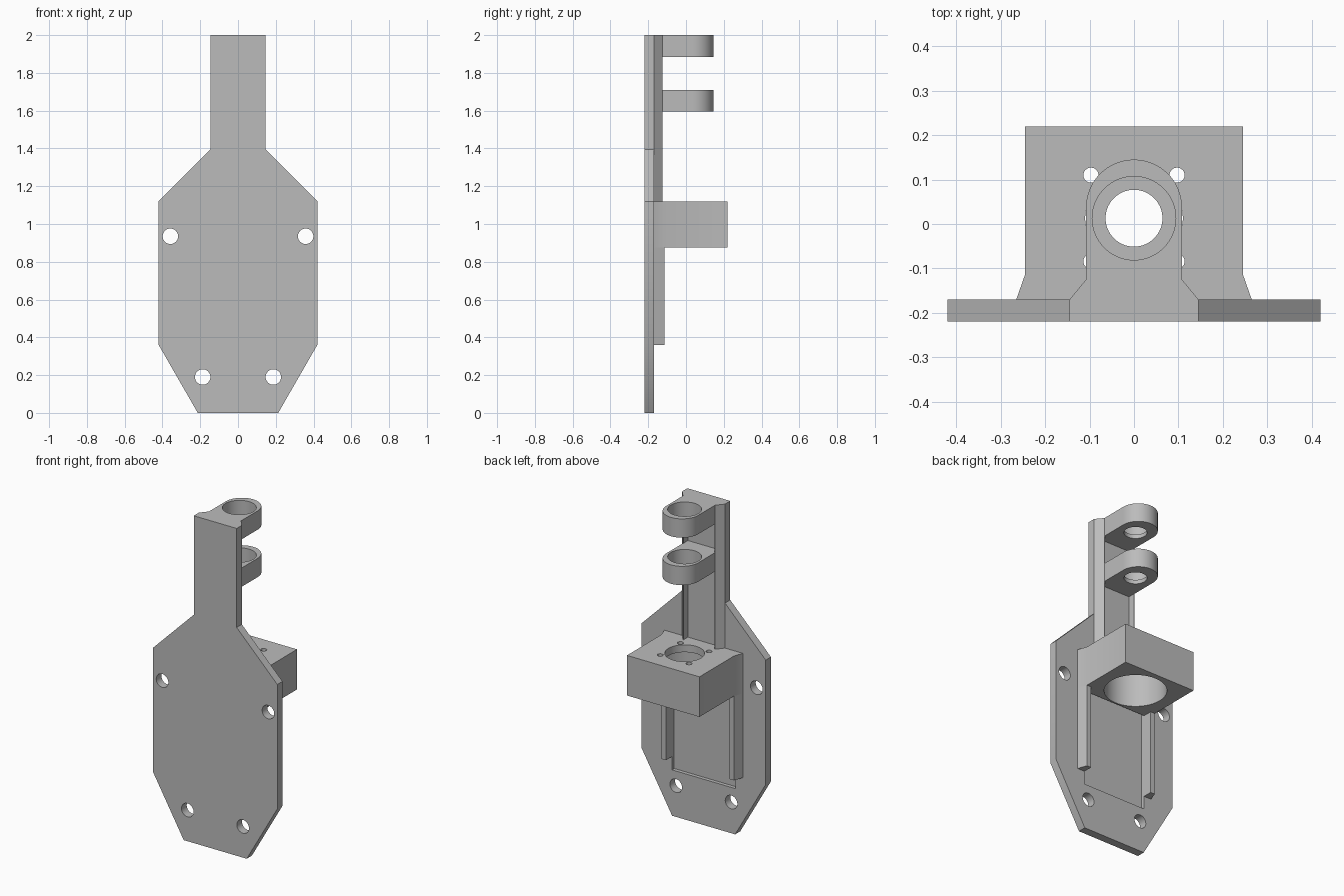
import bpy, bmesh, math
from mathutils import Vector

cube = bpy.data.objects.get("Cube")
if cube:
    bpy.data.objects.remove(cube)

grey = bpy.data.materials.new("plain grey")
grey.use_nodes = True
COLOR = (0.5, 0.5, 0.5, 1)
grey.diffuse_color = COLOR
grey.node_tree.nodes["Principled BSDF"].inputs["Base Color"].default_value = COLOR


def prism(name, outline, axis, low, high):
    """Extrude a 2D outline: (x, z) along y, or (x, y) along z."""
    bm = bmesh.new()
    place = (lambda a, b: (a, low, b)) if axis == "y" else (lambda a, b: (a, b, low))
    face = bm.faces.new([bm.verts.new(place(a, b)) for a, b in outline])
    moved = bmesh.ops.extrude_face_region(bm, geom=[face])["geom"]
    shift = Vector((0, high - low, 0) if axis == "y" else (0, 0, high - low))
    bmesh.ops.translate(bm, vec=shift, verts=[v for v in moved if isinstance(v, bmesh.types.BMVert)])
    bmesh.ops.recalc_face_normals(bm, faces=bm.faces)
    mesh = bpy.data.meshes.new(name)
    bm.to_mesh(mesh)
    bm.free()
    mesh.materials.append(grey)
    obj = bpy.data.objects.new(name, mesh)
    bpy.context.scene.collection.objects.link(obj)
    return obj


def arc(cx, cy, r, start=0, end=360, n=64):
    count = n if end - start == 360 else n + 1
    angles = [math.radians(start + (end - start) * i / n) for i in range(count)]
    return [(cx + r * math.cos(a), cy + r * math.sin(a)) for a in angles]


def mirrored(half):
    return half + [(-x, b) for x, b in reversed(half)]


def cut(obj, cutters):
    """Subtract every cutter, bake the result and drop the cutters."""
    for c in cutters:
        c.hide_render = True
        mod = obj.modifiers.new("cut", "BOOLEAN")
        mod.operation, mod.solver, mod.object = "DIFFERENCE", "EXACT", c
    bpy.context.view_layer.update()
    graph = bpy.context.evaluated_depsgraph_get()
    baked = bpy.data.meshes.new_from_object(obj.evaluated_get(graph))
    obj.modifiers.clear()
    obj.data = baked
    for c in cutters:
        bpy.data.objects.remove(c)


def smooth(obj):
    bpy.ops.object.select_all(action="DESELECT")
    obj.select_set(True)
    bpy.context.view_layer.objects.active = obj
    bpy.ops.object.shade_smooth_by_angle(angle=math.radians(30))


FRONT, BACK = -0.22, -0.17      # plate faces
AXIS_Y = 0.013                  # shared bore axis

# Back plate with four bolt holes and a shallow pocket below the block
plate = prism("back_plate", mirrored([(0.145, 2), (0.145, 1.395), (0.42, 1.12),
                                      (0.42, 0.36), (0.213, 0)]), "y", FRONT, BACK)
cutters = [prism("bolt_cutter", arc(s * x, z, 0.041, n=32), "y", FRONT - 0.1, BACK + 0.1)
           for x, z in ((0.358, 0.935), (0.187, 0.19)) for s in (1, -1)]
cutters.append(prism("pocket_cutter", mirrored([(0.214, 0.28), (0.214, 0.9)]),
                     "y", BACK - 0.022, BACK + 0.1))
cut(plate, cutters)
smooth(plate)

# Slanted ribs on the neck and guide rails under the block
for side, s in (("left", 1), ("right", -1)):
    rib = [(0.145, BACK), (0.108, -0.125), (0.106, -0.125), (0.106, BACK)]
    prism(side + "_neck_rib", [(s * x, y) for x, y in rib], "z", 1.12, 2)
    rail = [(0.265, BACK), (0.245, -0.113), (0.215, -0.113), (0.215, BACK)]
    prism(side + "_guide_rail", [(s * x, y) for x, y in rail], "z", 0.36, 0.875)

# Mount block: wide bore from below, thin top lip, small hole and four screw holes
TOP, BOTTOM = 1.12, 0.875
block = prism("mount_block", mirrored([(0.265, BACK), (0.245, -0.113), (0.245, 0.22)]),
              "z", BOTTOM, TOP)
cutters = [prism("bore_cutter", arc(0, AXIS_Y, 0.174), "z", BOTTOM - 0.1, TOP - 0.045),
           prism("lip_cutter", arc(0, AXIS_Y, 0.11), "z", TOP - 0.1, TOP + 0.1)]
cutters += [prism("screw_cutter", arc(sx * 0.097, AXIS_Y + sy * 0.097, 0.017, n=24),
                  "z", TOP - 0.1, TOP + 0.1) for sx in (1, -1) for sy in (1, -1)]
cut(block, cutters)
smooth(block)

# Two rounded holder arms, each with a stepped bore
for name, low, high in (("upper_arm", 1.885, 2), ("lower_arm", 1.595, 1.71)):
    arm = prism(name, [(-0.108, BACK), (0.108, BACK)] + arc(0, 0.037, 0.108, 0, 180, 32),
                "z", low, high)
    cut(arm, [prism("seat_cutter", arc(0, AXIS_Y, 0.094), "z", low + 0.025, high + 0.1),
              prism("through_cutter", arc(0, AXIS_Y, 0.064), "z", low - 0.05, high + 0.05)])
    smooth(arm)
